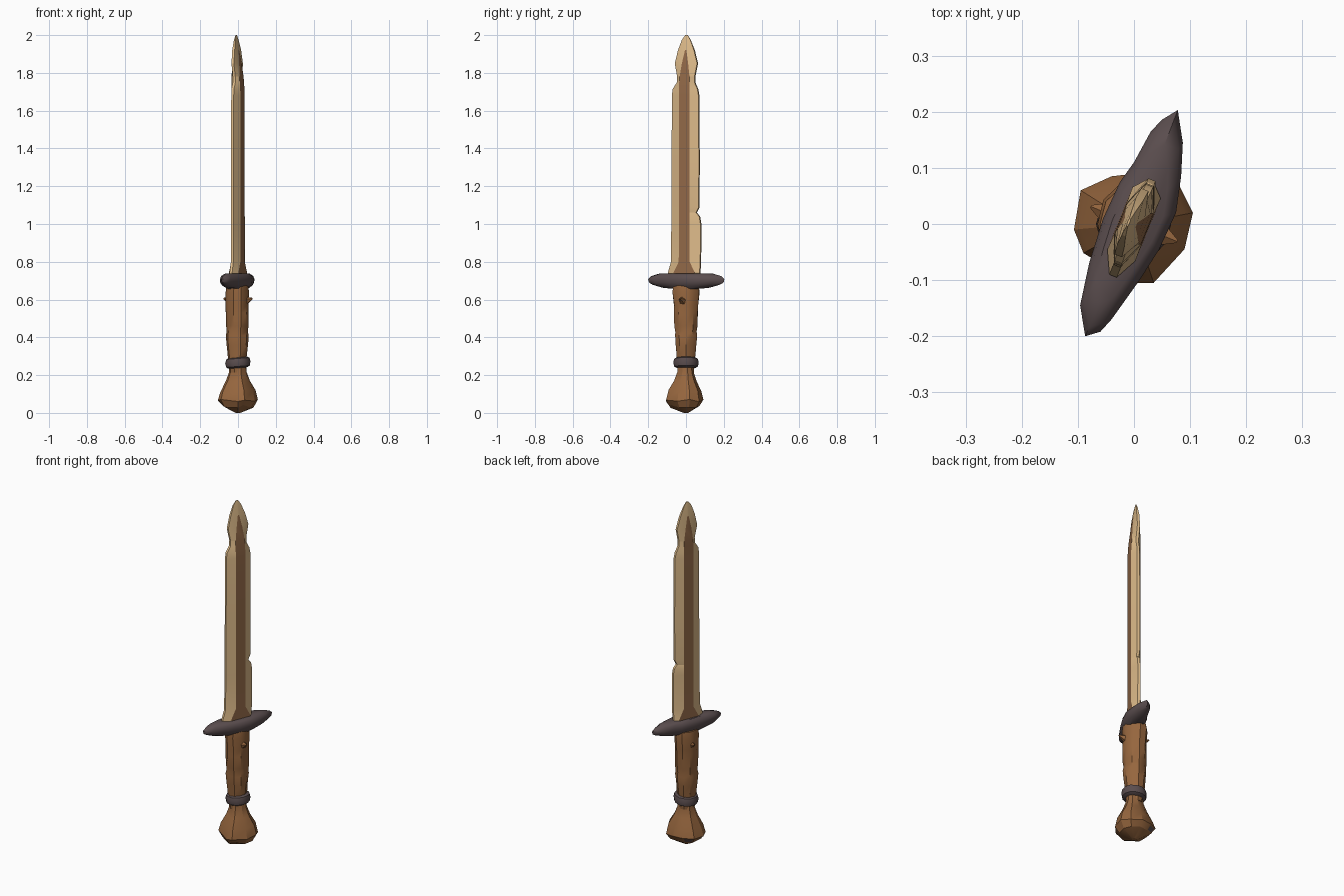
import bpy, bmesh, math, random
from mathutils import Vector

random.seed(4)
cube = bpy.data.objects.get("Cube")
if cube:
    bpy.data.objects.remove(cube)

TURN = math.radians(68)                      # heading of the blade's width
U = Vector((math.cos(TURN), math.sin(TURN), 0))
V = Vector((math.sin(TURN), -math.cos(TURN), 0))


def material(name, rgb):
    lin = [(c / 255 / 12.92) if c < 11 else ((c / 255 + 0.055) / 1.055) ** 2.4 for c in rgb]
    m = bpy.data.materials.new(name)
    m.use_nodes = True
    m.diffuse_color = (*lin, 1)
    m.node_tree.nodes["Principled BSDF"].inputs["Base Color"].default_value = (*lin, 1)
    return m


BONE = material("pale bone", (222, 187, 138))
GROOVE = material("brown groove", (146, 105, 72))
WOOD = material("brown wood", (150, 102, 62))
IRON = material("dark iron", (90, 77, 78))


def loft(name, rings, mats, rule=None, angle=30, edit=None):
    """Skin a stack of equal rings, capping both ends."""
    bm = bmesh.new()
    vs = [[bm.verts.new(p) for p in r] for r in rings]
    n = len(rings[0])
    for k in range(len(vs) - 1):
        for i in range(n):
            j = (i + 1) % n
            f = bm.faces.new((vs[k][i], vs[k][j], vs[k + 1][j], vs[k + 1][i]))
            if rule:
                f.material_index = rule(k, i)
    bm.faces.new(vs[0][::-1])
    bm.faces.new(vs[-1])
    bmesh.ops.recalc_face_normals(bm, faces=bm.faces)
    if edit:
        edit(bm)
    me = bpy.data.meshes.new(name)
    bm.to_mesh(me)
    bm.free()
    for m in mats:
        me.materials.append(m)
    ob = bpy.data.objects.new(name, me)
    bpy.context.collection.objects.link(ob)
    bpy.ops.object.select_all(action="DESELECT")
    ob.select_set(True)
    bpy.context.view_layer.objects.active = ob
    bpy.ops.object.shade_smooth_by_angle(angle=math.radians(angle))
    return ob


def ellipse(z, rx, ry, n=10, cx=0, tilt=0, rough=0):
    pts = []
    for i in range(n):
        a = 2 * math.pi * i / n
        s = 1 + random.uniform(-rough, rough)
        x = cx + rx * s * math.cos(a)
        pts.append(Vector((x, ry * s * math.sin(a), z + tilt * x)))
    return pts


def scaled(outline, z, s, droop=0):
    return [Vector((x * s, y * s, z - droop * (y * s) ** 2)) for x, y in outline]


# Blade: height, near edge, far edge, half thickness, half groove width
blade_rows = [
    (0.70, .100, .080, .027, .060), (0.745, .100, .080, .027, .060),
    (0.80, .083, .084, .026, .031), (1.00, .081, .085, .026, .030),
    (1.04, .081, .078, .026, .030), (1.06, .080, .060, .026, .030),
    (1.09, .080, .075, .026, .030), (1.34, .079, .076, .026, .030),
    (1.68, .078, .074, .026, .030), (1.715, .073, .067, .025, .030),
    (1.75, .050, .050, .024, .030), (1.78, .049, .050, .023, .028),
    (1.85, .063, .064, .019, .018), (1.92, .046, .045, .012, .004),
    (1.975, .026, .022, .006, .003), (2.00, .008, .006, .002, .001),
]


def blade_ring(z, near, far, t, b):
    e = min(.007, t * .6)
    shift = -.01 * max(0, (z - 1.7) / .3)
    prof = [(-near, -e), (-b, -t), (b, -t), (far, -e), (far, e), (b, t), (-b, t), (-near, e)]
    return [U * u + V * (v + shift) + Vector((0, 0, z)) for u, v in prof]


loft("blade", [blade_ring(*r) for r in blade_rows], [BONE, GROOVE],
     lambda k, i: int(i in (1, 5) and k < 13), angle=15)

# Guard: pointed leaf plate with rounded rim
leaf = [(.078, .203), (.05, .186), (.03, .165), (0, .11), (-.025, .075), (-.055, .01),
        (-.08, -.07), (-.096, -.145), (-.087, -.2), (-.06, -.192), (-.04, -.17), (.01, -.10),
        (.045, -.045), (.075, .02), (.084, .085), (.087, .145)]
loft("guard", [scaled(leaf, z, s, d) for z, s, d in (
    (.655, .62, -.5), (.672, .88, -.2), (.69, .98, 0), (.708, 1, 0), (.727, .92, .1),
    (.738, .70, 0))], [IRON], angle=40)

# Grip: carved wooden handle with finger swells
grip_rows = [(.215, .042, .044), (.28, .048, .050), (.31, .052, .052), (.36, .057, .056),
             (.41, .061, .062), (.43, .057, .059), (.46, .060, .064), (.53, .060, .066),
             (.57, .061, .066), (.64, .063, .074), (.675, .058, .070)]
loft("grip", [ellipse(z, rx, ry, cx=-.004, rough=.03) for z, rx, ry in grip_rows],
     [WOOD], angle=35)

# Thorns on both flat sides of the grip
for side, label in ((1, "right"), (-1, "left")):
    base, tip = V * .05 * side, V * .083 * side
    rows = []
    for c, z, r in ((base, .592, .022), (tip, .606, .003)):
        rows.append([c + U * r * math.cos(a) + Vector((0, 0, z + r * math.sin(a)))
                     for a in (math.pi * (.5 + q * 2 / 5) for q in range(5))])
    loft(label + "_thorn", rows, [WOOD])

# Collar: tilted iron band
loft("collar", [ellipse(z, r, r, n=12, tilt=.08, rough=.015) for z, r in (
    (.238, .050), (.246, .063), (.268, .067), (.288, .061), (.294, .048))], [IRON], angle=40)

# Pommel: faceted knob with one dark chip
knob = [(.105, .02), (.08, .07), (.02, .092), (-.04, .085), (-.095, .06), (-.107, -.01),
        (-.09, -.052), (.0, -.105), (.035, -.105), (.09, -.045)]


def chip(bm):
    d = Vector((-.7, .7, -.1))
    face = max((f for f in bm.faces if .03 < f.calc_center_median().z < .12),
               key=lambda f: f.calc_center_median().normalized().dot(d))
    bmesh.ops.inset_individual(bm, faces=[face], thickness=.008)
    face.material_index = 1


pommel_rings = [scaled(knob, z, s) for z, s in (
    (0, .12), (.035, .78), (.065, 1), (.115, .88), (.17, .60), (.215, .44), (.25, .42))]
for ring in pommel_rings[1:4]:
    for p in ring:
        p.z += random.uniform(-.008, .008)
loft("pommel", pommel_rings, [WOOD, IRON], angle=25, edit=chip)
